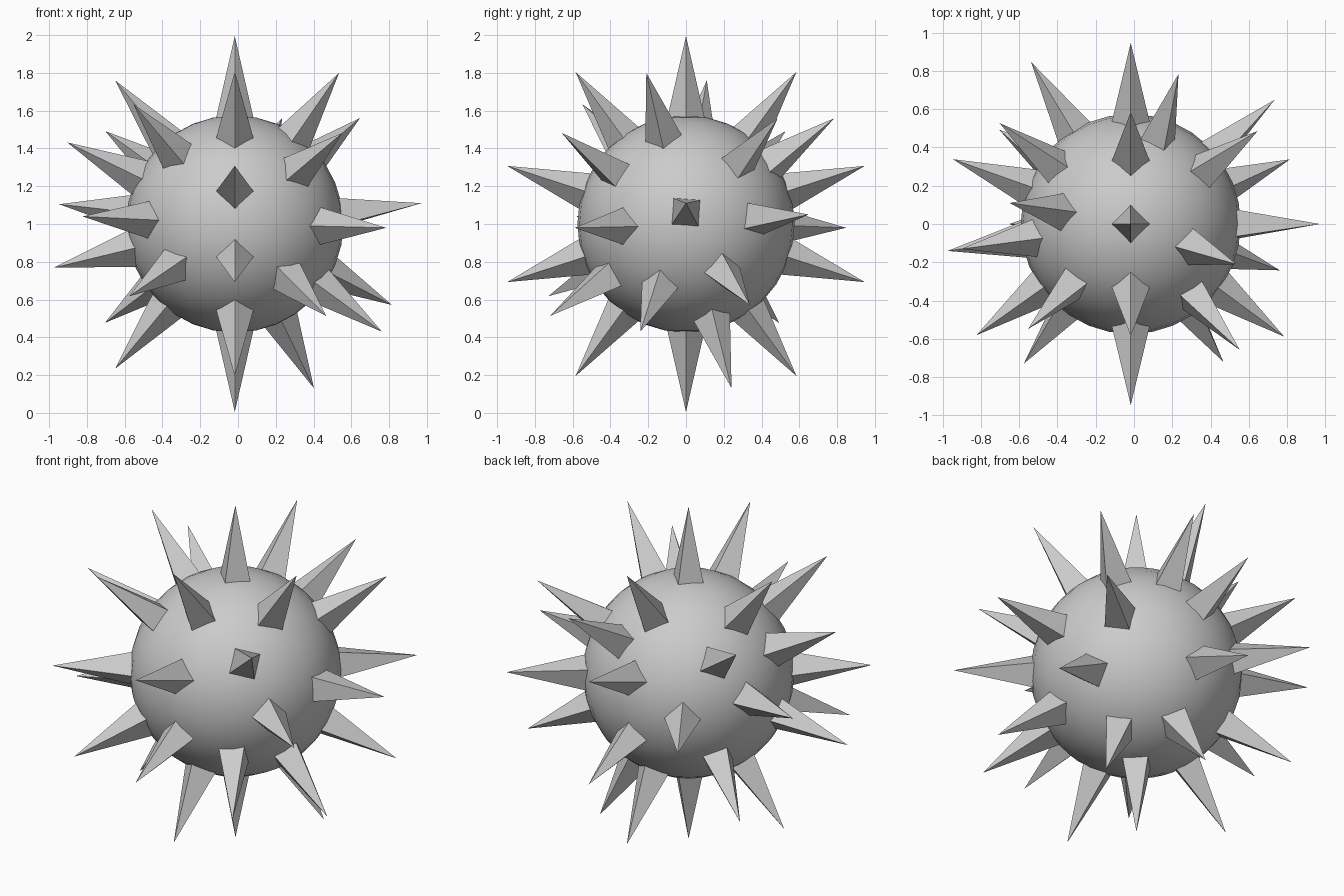
import bpy, bmesh, math
from mathutils import Vector, Matrix

if "Cube" in bpy.data.objects:
    bpy.data.objects.remove(bpy.data.objects["Cube"])

CENTRE = Vector((-0.017, 0, 1.0))
TIP, BASE, HALF = 0.995, 0.54, 0.104   # spike tip / base distance, half diagonal

# smooth ball body
bpy.ops.mesh.primitive_uv_sphere_add(segments=32, ring_count=16, radius=0.575, location=CENTRE)
ball = bpy.context.object
ball.name = "ball_body"
bpy.ops.object.shade_smooth()


def spike(name, direction, twist=0):
    """Four-sided flat pyramid pointing away from the ball centre."""
    d = Vector(direction).normalized()
    u = d.cross(Vector((0, 1, 0))).normalized()
    v = d.cross(u)
    bm = bmesh.new()
    ring = []
    for i in range(4):
        a = math.radians(90 * i + twist)
        ring.append(bm.verts.new(CENTRE + d * BASE + (u * math.cos(a) + v * math.sin(a)) * HALF))
    tip = bm.verts.new(CENTRE + d * TIP)
    for i in range(4):
        bm.faces.new((ring[i], ring[(i + 1) % 4], tip))
    bm.faces.new(ring[::-1])
    me = bpy.data.meshes.new(name)
    bm.to_mesh(me)
    bm.free()
    bpy.context.collection.objects.link(bpy.data.objects.new(name, me))


# ring of ten spikes around the front-to-back plane
for i in range(10):
    a = math.radians(36 * i)
    spike(f"ring_spike_{i}", (0, math.sin(a), math.cos(a)))

# left side spikes
left = [(-.633, .11, .76), (-.533, -.545, .63), (-.683, .525, .49), (-.883, -.13, .43),
        (-.933, .34, .105), (-.805, -.58, .04), (-.953, -.14, -.23), (-.555, -.725, -.38),
        (-.683, .49, -.52), (-.633, 0, -.765), (-.523, .85, -.02)]
for i, d in enumerate(left):
    spike(f"left_spike_{i}", d)

# right side spikes
right = [(.552, -.21, .80), (.25, .785, .56), (.662, .485, .56), (.567, -.655, .48),
         (.797, -.585, -.02), (.825, .335, -.425), (.772, -.24, -.565), (.477, -.71, -.48),
         (.417, .24, -.865)]
for i, d in enumerate(right):
    spike(f"right_spike_{i}", d)
spike("right_spike_9", (.987, 0, .11), 41)
spike("right_spike_10", (.747, .645, .05), 35)
